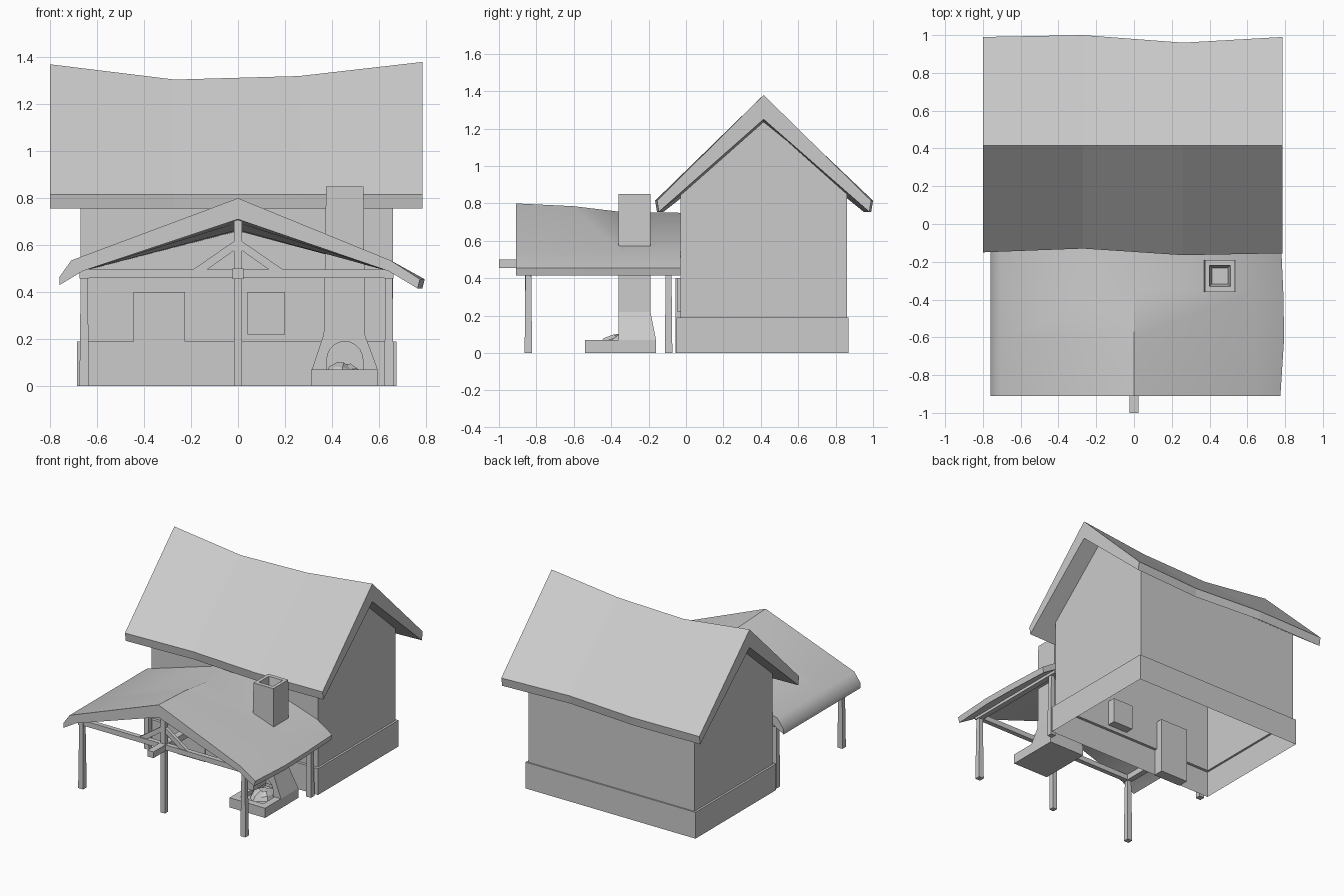
import bpy, bmesh, math, random

random.seed(4)
if "Cube" in bpy.data.objects:
    bpy.data.objects.remove(bpy.data.objects["Cube"])

grey = bpy.data.materials.new("plain_grey")
grey.use_nodes = True
COLOUR = (0.6, 0.6, 0.6, 1)
grey.diffuse_color = COLOUR
grey.node_tree.nodes["Principled BSDF"].inputs["Base Color"].default_value = COLOUR


def loft(name, rings, caps=True, drop_tilted=False):
    """Skin a list of matching closed outlines."""
    bm = bmesh.new()
    rows = [[bm.verts.new(p) for p in ring] for ring in rings]
    n = len(rows[0])
    for a, b in zip(rows, rows[1:]):
        for i in range(n):
            j = (i + 1) % n
            bm.faces.new((a[i], a[j], b[j], b[i]))
    if caps:
        bm.faces.new(rows[0])
        bm.faces.new(rows[-1])
    bmesh.ops.recalc_face_normals(bm, faces=bm.faces)
    if drop_tilted:
        bm.normal_update()
        open_faces = [f for f in bm.faces if abs(f.normal.z) > 0.3]
        bmesh.ops.delete(bm, geom=open_faces, context='FACES')
    mesh = bpy.data.meshes.new(name)
    bm.to_mesh(mesh)
    bm.free()
    mesh.materials.append(grey)
    ob = bpy.data.objects.new(name, mesh)
    bpy.context.collection.objects.link(ob)
    return ob


def rect(x0, x1, y0, y1, z):
    return [(x0, y0, z), (x1, y0, z), (x1, y1, z), (x0, y1, z)]


def box(name, x0, x1, y0, y1, z0, z1):
    return loft(name, [rect(x0, x1, y0, y1, z0), rect(x0, x1, y0, y1, z1)])


def extrude_y(name, outline, y0, y1):
    return loft(name, [[(x, y, z) for x, z in outline] for y in (y0, y1)])


def activate(ob):
    bpy.ops.object.select_all(action='DESELECT')
    ob.select_set(True)
    bpy.context.view_layer.objects.active = ob


def cut(ob, cutter):
    mod = ob.modifiers.new("cut", 'BOOLEAN')
    mod.operation = 'DIFFERENCE'
    mod.object = cutter
    activate(ob)
    bpy.ops.object.modifier_apply(modifier=mod.name)
    bpy.data.objects.remove(cutter)


# House: open-bottomed walls with a wider plinth
gable = [(-0.03, 0.19), (0.86, 0.19), (0.86, 0.85), (0.415, 1.245), (-0.03, 0.85)]
loft("house_walls", [[(x, y, z) for y, z in gable] for x in (-0.67, 0.66)],
     drop_tilted=True)
loft("house_plinth", [rect(-0.685, 0.675, -0.05, 0.87, 0),
                      rect(-0.685, 0.675, -0.05, 0.87, 0.19),
                      rect(-0.67, 0.66, -0.03, 0.86, 0.19)], caps=False)
box("door", -0.445, -0.225, -0.056, 0.02, 0, 0.4)
box("window", 0.04, 0.2, -0.045, 0.03, 0.22, 0.4)

# Sagging main roof: x, ridge height, front eave, back eave
stations = [(-0.8, 1.37, -0.15, 0.99), (-0.27, 1.305, -0.13, 1.0),
            (0.26, 1.32, -0.165, 0.96), (0.785, 1.38, -0.155, 0.99)]
loft("main_roof", [[(x, f, 0.815), (x, 0.415, r), (x, b, 0.815), (x, b - 0.01, 0.755),
                    (x, 0.415, r - 0.13), (x, f + 0.01, 0.755)]
                   for x, r, f, b in stations])

# Porch roof with dropped ridge and curled eaves: y, ridge height, eave bulge
stations = [(-0.91, 0.8, 0), (-0.6, 0.785, 0.02), (-0.35, 0.755, 0.015), (-0.03, 0.75, 0)]
porch = loft("porch_roof", [[(-0.76, y, 0.465), (-0.71, y, 0.535), (0, y, r),
                             (0.65, y, 0.535), (0.775 + d, y, 0.455),
                             (0.765 + d, y, 0.415), (0.64, y, 0.49), (0, y, r - 0.09),
                             (-0.66, y, 0.49), (-0.76, y, 0.43)]
                            for y, r, d in stations])
activate(porch)
bpy.ops.object.shade_smooth_by_angle(angle=math.radians(38))

# Porch frame
for side, x in (("left", 0.643), ("right", -0.655)):
    for place, y in (("front", -0.843), ("back", -0.093)):
        loft(f"{place}_{side}_post",
             [rect(x - w, x + w, y - w, y + w, z)
              for z, w in ((0, 0.02), (0.2, 0.018), (0.46, 0.015))])
    box(f"{side}_side_beam", x - 0.02, x + 0.02, -0.865, -0.04, 0.457, 0.498)
box("front_centre_post", -0.018, 0.018, -0.861, -0.825, 0, 0.46)
box("centre_beam", -0.024, 0.024, -1.0, -0.03, 0.455, 0.5)
box("front_beam", -0.66, 0.65, -0.86, -0.826, 0.46, 0.497)
box("king_post", -0.018, 0.018, -0.86, -0.826, 0.49, 0.73)
for side, s in (("left", 1), ("right", -1)):
    extrude_y(f"{side}_strut", [(s * 0.19, 0.497), (s * 0.13, 0.497),
                                (s * 0.015, 0.578), (s * 0.015, 0.618)], -0.855, -0.831)

# Outdoor oven: flared hearth rising into a chimney
oven = loft("oven_and_chimney", [rect(0.315, 0.595, -0.36, -0.16, 0.07),
                                 rect(0.365, 0.54, -0.36, -0.19, 0.22),
                                 rect(0.375, 0.535, -0.36, -0.19, 0.85)])
arch = [(0.455 + 0.077 * math.cos(math.pi * i / 10),
         0.11 + 0.08 * math.sin(math.pi * i / 10)) for i in range(11)]
arch = [(0.532, 0.06)] + arch + [(0.378, 0.06)]
cut(oven, extrude_y("arch_cutter", arch, -0.4, -0.22))
cut(oven, loft("flue_cutter", [rect(0.413, 0.497, -0.317, -0.233, 0.76),
                               rect(0.398, 0.512, -0.332, -0.218, 0.86)]))
slab = box("hearth_slab", 0.31, 0.595, -0.54, -0.16, 0, 0.07)
cut(slab, box("tray_cutter", 0.36, 0.545, -0.49, -0.2, 0.04, 0.1))

# Ragged ash pile in the hearth
spokes = [(math.tau * i / 11, random.uniform(0.8, 1.1)) for i in range(11)]
loft("ash_pile", [[(0.455 + r * k * math.cos(a), -0.34 + 1.5 * r * k * math.sin(a),
                    z + (k - 0.95) * 0.06) for a, k in spokes]
                  for r, z in ((0.08, 0.045), (0.065, 0.075), (0.03, 0.095))])
